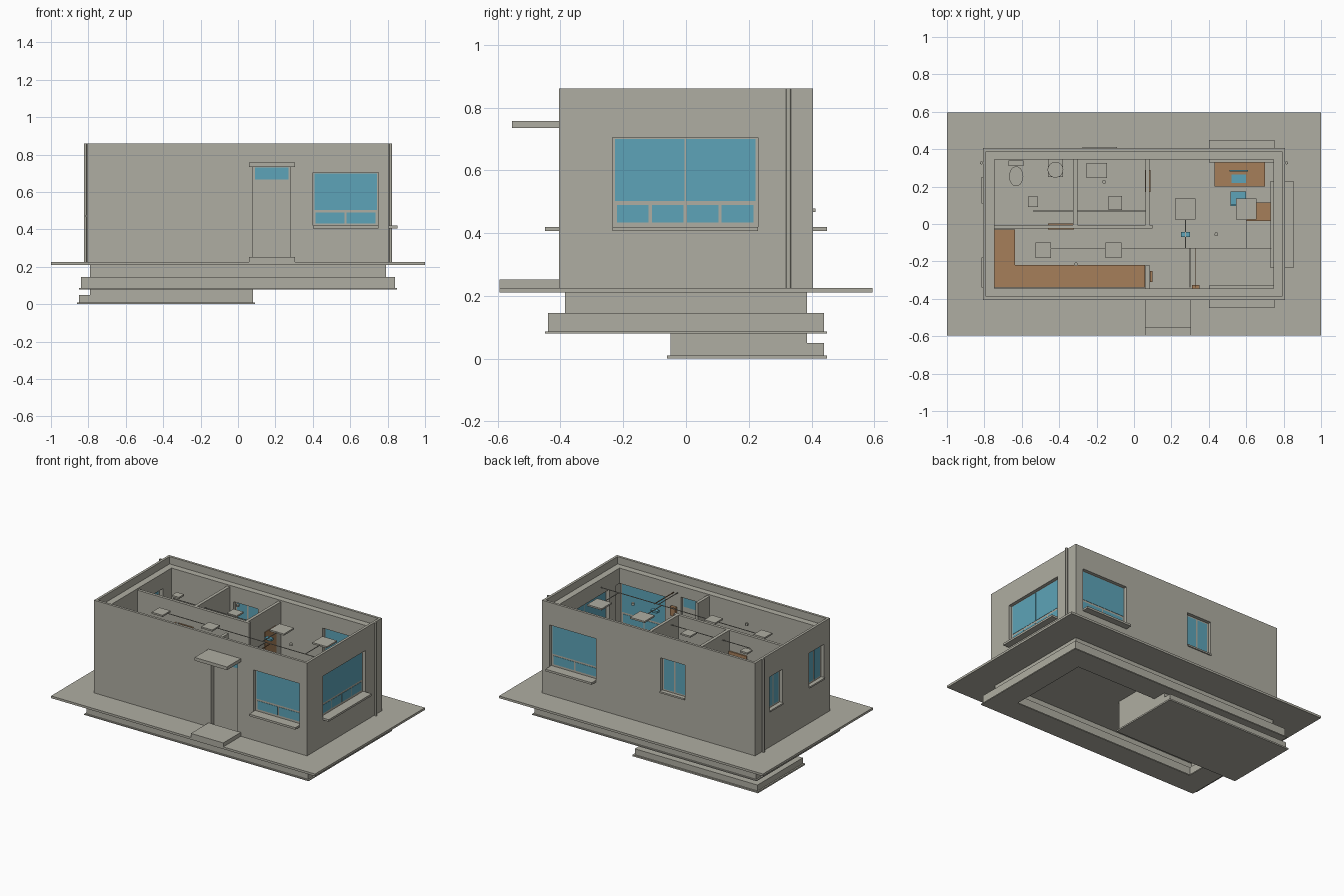
import bpy, bmesh, math
from mathutils import Matrix, Vector

if "Cube" in bpy.data.objects:
    bpy.data.objects.remove(bpy.data.objects["Cube"])


def material(name, rgb):
    m = bpy.data.materials.new(name)
    m.use_nodes = True
    m.diffuse_color = (*rgb, 1)
    m.node_tree.nodes["Principled BSDF"].inputs["Base Color"].default_value = (*rgb, 1)
    return m


PLASTER = material("plaster grey", (0.43, 0.42, 0.36))
GLASS = material("glass blue", (0.11, 0.37, 0.48))
WOOD = material("wood brown", (0.38, 0.21, 0.10))


def finish(name, bm, mat):
    bmesh.ops.recalc_face_normals(bm, faces=bm.faces)
    me = bpy.data.meshes.new(name)
    bm.to_mesh(me)
    bm.free()
    me.materials.append(mat)
    ob = bpy.data.objects.new(name, me)
    bpy.context.collection.objects.link(ob)
    return ob


def add_box(bm, lo, hi):
    lo, hi = Vector(lo), Vector(hi)
    mat = Matrix.Translation((lo + hi) / 2) @ Matrix.Diagonal((*(hi - lo), 1))
    bmesh.ops.create_cube(bm, size=1, matrix=mat)


def boxes(name, spans, mat=PLASTER):
    """Joined boxes, each span being x0, x1, y0, y1, z0, z1."""
    bm = bmesh.new()
    for x0, x1, y0, y1, z0, z1 in spans:
        add_box(bm, (x0, y0, z0), (x1, y1, z1))
    return finish(name, bm, mat)


def cylinder(name, x, y, z0, z1, r, mat=PLASTER, stretch=1):
    bm = bmesh.new()
    place = Matrix.Translation((x, y, (z0 + z1) / 2)) @ Matrix.Diagonal((1, stretch, 1, 1))
    bmesh.ops.create_cone(bm, cap_ends=True, segments=20, radius1=r, radius2=r,
                          depth=z1 - z0, matrix=place)
    return finish(name, bm, mat)


def rect_sweep(name, profile):
    """Closed profile of (half x, half y, z) swept round a rectangle."""
    bm = bmesh.new()
    rings = [[bm.verts.new((sx * hx, sy * hy, z))
              for sx, sy in ((1, 1), (-1, 1), (-1, -1), (1, -1))] for hx, hy, z in profile]
    for i, a in enumerate(rings):
        b = rings[i - 1]
        for k in range(4):
            bm.faces.new((a[k - 1], a[k], b[k], b[k - 1]))
    return finish(name, bm, PLASTER)


FACE = {"front": 0.405, "back": 0.405, "left": 0.807, "right": 0.807}


def on_wall(side, u0, u1, out0, out1, z0, z1):
    """Span along a wall; out is measured outward from its outer face."""
    d0, d1 = FACE[side] + out0, FACE[side] + out1
    if side in ("front", "right"):
        d0, d1 = -d1, -d0
    if side in ("front", "back"):
        return (u0, u1, d0, d1, z0, z1)
    return (d0, d1, u0, u1, z0, z1)


# Foundations
rect_sweep("strip_footing", [
    (.85, .45, .08), (.85, .45, .087), (.84, .44, .087), (.84, .44, .145),
    (.79, .385, .145), (.79, .385, .212), (.75, .345, .212), (.75, .345, .145),
    (.70, .30, .145), (.70, .30, .087), (.69, .29, .087), (.69, .29, .08)])
boxes("cellar_base", [(-.86, .09, -.06, .45, 0, .01), (-.85, .08, -.05, .44, .01, .05)])
boxes("cellar_wall", [(-.79, .08, -.05, .385, .05, .212)])
boxes("ground_slab", [(-1, 1, -.595, .595, .21, .225)])

# Outer walls with a parapet ledge
shell = rect_sweep("outer_walls", [
    (.807, .405, .224), (.807, .405, .86), (.79, .388, .86),
    (.79, .388, .81), (.745, .345, .81), (.745, .345, .224)])

# Openings: side, span along wall, bottom, top
TOP = .705
large = [("front", .40, .75), ("back", .40, .75), ("left", -.235, .23)]
small = [("back", -.275, -.09), ("right", .11, .25), ("right", -.34, -.18)]
openings = [(s, a, b, .415, TOP) for s, a, b in large]
openings += [(s, a, b, .475, TOP) for s, a, b in small]
openings.append(("front", .08, .28, .226, .735))
cutter = boxes("opening_cutter", [on_wall(s, a, b, -.1, .05, z0, z1)
                                  for s, a, b, z0, z1 in openings])
cutter.hide_render = True
mod = shell.modifiers.new("openings", "BOOLEAN")
mod.operation, mod.solver, mod.object = "DIFFERENCE", "EXACT", cutter
bpy.context.view_layer.objects.active = shell
bpy.ops.object.modifier_apply(modifier=mod.name)
bpy.data.objects.remove(cutter)


def window(name, side, a, b, z0, panes):
    boxes(name + "_frame", [on_wall(side, a, b, -.037, -.023, z0, TOP)])
    boxes(name + "_glass", [on_wall(side, u0, u1, -.039, -.021, v0, v1)
                            for u0, u1, v0, v1 in panes], GLASS)


def row(a, b, count, gap, z0, z1):
    step = (b - a) / count
    return [(a + i * step + gap, a + (i + 1) * step - gap, z0, z1) for i in range(count)]


# Large windows: tall panes over a row of low ones, with deep sills
for side, a, b in large:
    n = 2 if side == "left" else 1
    panes = row(a + .006, b - .006, n, .002, .503, .70)
    panes += row(a + .01, b - .01, 2 * n, .005, .433, .49)
    window(side + "_large_window", side, a, b, .415, panes)
    boxes(side + "_sill", [on_wall(side, a, b, -.02, .045, .406, .42)])
    boxes(side + "_inner_sill", [on_wall(side, a, b, -.077, -.037, .406, .42)])

# Small two-pane windows
for i, (side, a, b) in enumerate(small):
    window(f"small_window_{i + 1}", side, a, b, .475,
           row(a + .005, b - .005, 2, .006, .487, .695))
    boxes(f"small_sill_{i + 1}", [on_wall(side, a, b, -.02, .008, .467, .478)])

# Entrance
boxes("front_door", [on_wall("front", .08, .28, -.045, -.03, .225, .735)])
boxes("door_transom", [on_wall("front", .09, .27, -.047, -.028, .668, .73)], GLASS)
boxes("door_canopy", [on_wall("front", .06, .305, 0, .15, .735, .757)])
boxes("door_step", [on_wall("front", .06, .305, 0, .19, .215, .252)])

# Downpipes
for side, s in (("left", 1), ("right", -1)):
    cylinder(side + "_downpipe", s * .816, .327, .225, .86, .008)

# Inner partitions
boxes("partitions", [
    (-.745, .10, -.025, -.005, .225, .80), (-.325, -.303, -.005, .345, .225, .80),
    (.062, .083, -.005, .345, .225, .80), (.062, .083, -.345, -.22, .225, .80)])
boxes("inner_doors", [(-.46, -.32, -.03, .003, .225, .66), (.058, .087, .17, .29, .225, .66)], WOOD)

# Kitchen counter
boxes("kitchen_counter", [(-.745, -.635, -.34, -.03, .225, .42),
                          (-.635, .06, -.34, -.22, .225, .42)], WOOD)

# Desks, screen and chair
for name, x0, x1, y0, y1 in (("back_desk", .43, .70, .20, .33), ("side_desk", .60, .73, .015, .115)):
    legs = [(x, x + .012, y, y + .012, .225, .38)
            for x in (x0, x1 - .012) for y in (y0, y1 - .012)]
    boxes(name, legs + [(x0, x1, y0, y1, .38, .392)], WOOD)
boxes("desk_screen", [(.51, .61, .282, .29, .395, .47), (.52, .60, .22, .265, .392, .396)], GLASS)
boxes("chair", [(.515, .60, .095, .175, .32, .335), (.515, .60, .095, .105, .335, .43),
                (.55, .565, .13, .145, .225, .32)], GLASS)
boxes("hanging_panel", [(.25, .30, -.07, -.043, .745, .76)], GLASS)

# Bathroom fittings
boxes("toilet_tank", [(-.67, -.59, .31, .34, .225, .41)])
cylinder("toilet_bowl", -.63, .255, .225, .32, .038, stretch=1.4)
cylinder("round_basin", -.42, .29, .38, .40, .042)
boxes("basin_stand", [(-.46, -.38, .25, .345, .225, .38)])
boxes("wash_basin", [(-.255, -.145, .245, .325, .36, .40)])

# Ceiling lamps and their wiring
for i, (x, y, h) in enumerate(((.275, .08, .055), (.60, .08, .055), (-.54, .12, .028),
                               (-.10, .112, .037), (-.485, -.14, .042), (-.11, -.14, .042))):
    boxes(f"ceiling_lamp_{i + 1}", [(x - h, x + h, y - h, y + h, .757, .768)])
for i, (x, y) in enumerate(((.44, -.055), (-.31, -.215), (-.16, .225))):
    cylinder(f"junction_box_{i + 1}", x, y, .75, .765, .01)
W = .002
wires = [(-.485, .735, -.13), (-.54, .08, .07)]
boxes("wires", [(a, b, y - W, y + W, .76, .764) for a, b, y in wires]
      + [(x - W, x + W, a, b, .76, .764)
         for x, a, b in ((.275, -.13, .08), (.60, -.13, .08), (.30, -.34, -.13))])
boxes("supply_conduit", [(.33 - W, .33 + W, -.34, -.13, .755, .76),
                         (.31, .35, -.345, -.325, .60, .66),
                         (.085, .10, -.31, -.25, .55, .65)], WOOD)
